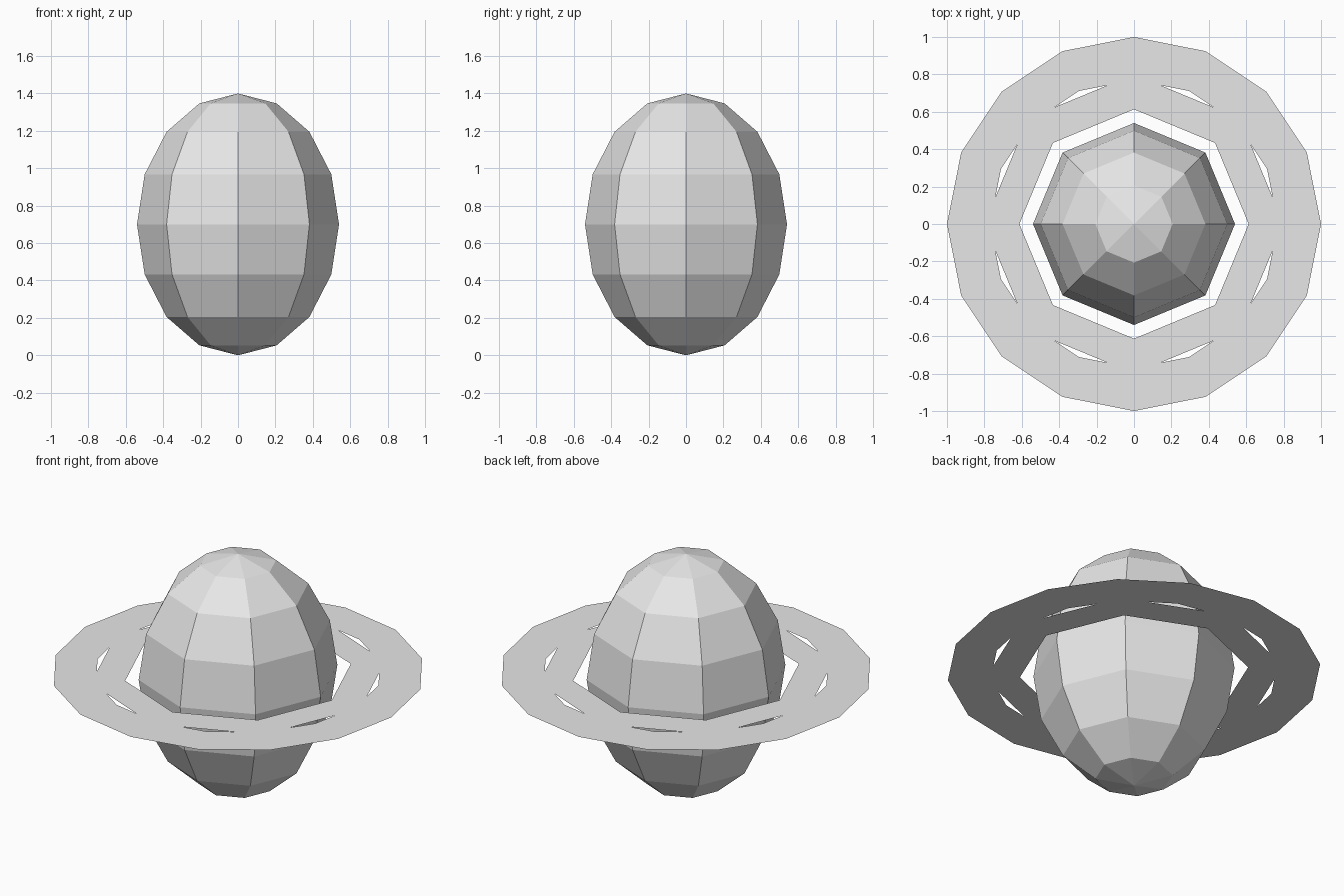
import bpy
import bmesh
from math import cos, sin, tau
from mathutils import Vector

cube = bpy.data.objects.get("Cube")
if cube:
    bpy.data.objects.remove(cube, do_unlink=True)

CENTRE = 0.70

# One plain grey for every part
grey = bpy.data.materials.new("light_grey")
grey.use_nodes = True
grey.diffuse_color = (0.8, 0.8, 0.8, 1)
grey.node_tree.nodes["Principled BSDF"].inputs["Base Color"].default_value = (0.8, 0.8, 0.8, 1)


def add_object(name, bm, z):
    mesh = bpy.data.meshes.new(name)
    bm.to_mesh(mesh)
    bm.free()
    mesh.materials.append(grey)
    obj = bpy.data.objects.new(name, mesh)
    obj.location.z = z
    bpy.context.collection.objects.link(obj)
    return obj


def flat_ring(name, sides, inner, outer, z):
    """Paper-thin ring facing up, with a corner on the x axis."""
    bm = bmesh.new()
    loops = []
    for radius in (inner, outer):
        loops.append([bm.verts.new((radius * cos(tau * i / sides),
                                    radius * sin(tau * i / sides), 0))
                      for i in range(sides)])
    a, b = loops
    for i in range(sides):
        j = (i + 1) % sides
        bm.faces.new((a[i], b[i], b[j], a[j]))
    return add_object(name, bm, z)


# Faceted planet, stretched upwards
bm = bmesh.new()
bmesh.ops.create_uvsphere(bm, u_segments=8, v_segments=8, radius=1)
bmesh.ops.scale(bm, vec=Vector((0.54, 0.54, 0.70)), verts=bm.verts)
add_object("planet", bm, CENTRE)

# Two overlapping rings; their differing sides leave slivers between them
flat_ring("inner_ring", 8, 0.613, 0.80, CENTRE)
flat_ring("outer_ring", 16, 0.77, 1.0, CENTRE + 0.001)
